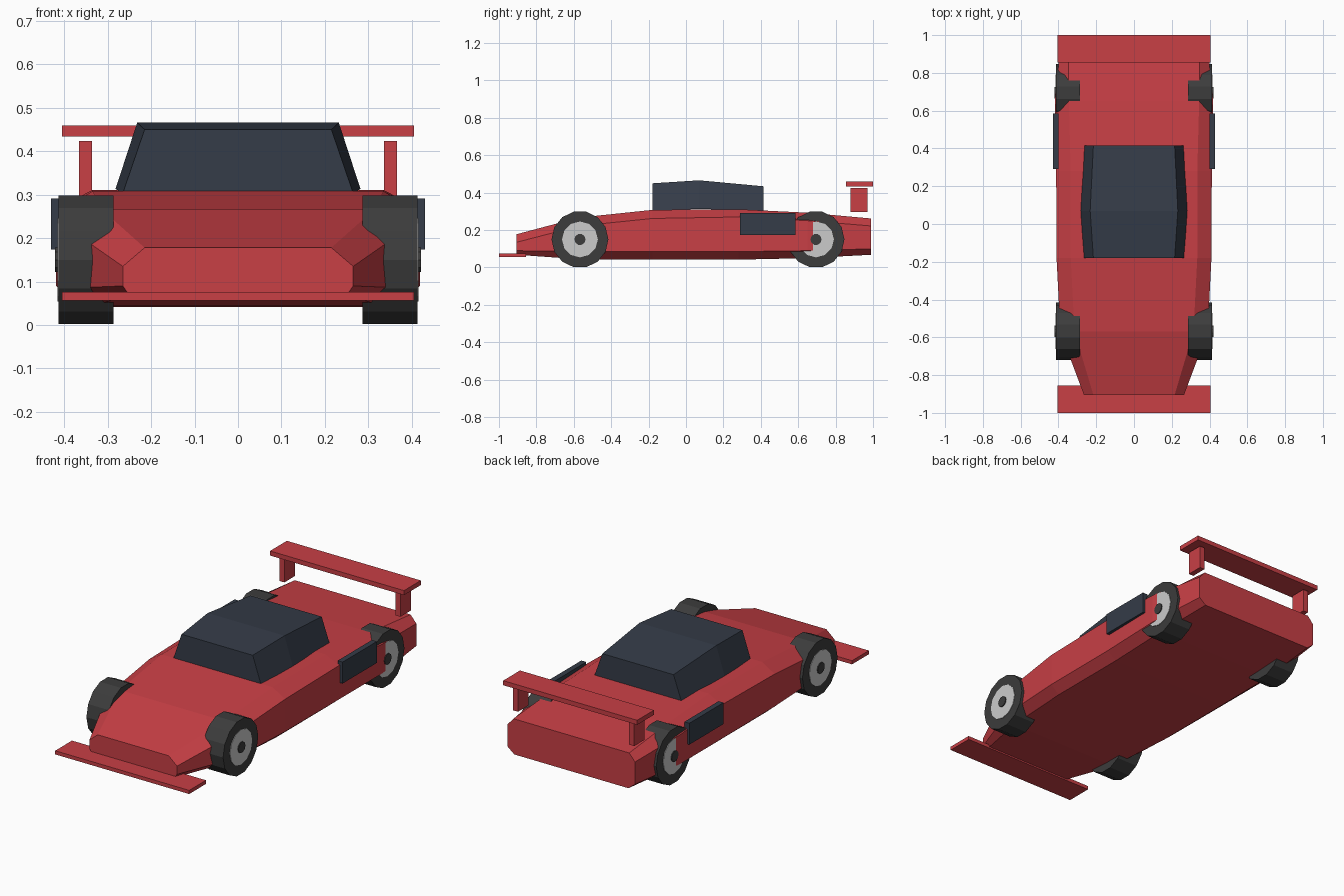
import bpy, bmesh, math
from mathutils import Matrix

if "Cube" in bpy.data.objects:
    bpy.data.objects.remove(bpy.data.objects["Cube"])


def material(name, rgb):
    m = bpy.data.materials.new(name)
    m.diffuse_color = (*rgb, 1)
    m.use_nodes = True
    m.node_tree.nodes["Principled BSDF"].inputs["Base Color"].default_value = m.diffuse_color
    return m


RED = material("red_paint", (0.58, 0.05, 0.06))
GLASS = material("dark_glass", (0.035, 0.045, 0.065))
TYRE = material("tyre_rubber", (0.045, 0.045, 0.045))
RIM = material("rim_metal", (0.6, 0.6, 0.61))


def finish(name, bm, mat):
    bmesh.ops.recalc_face_normals(bm, faces=bm.faces)
    me = bpy.data.meshes.new(name)
    bm.to_mesh(me)
    bm.free()
    me.materials.append(mat)
    ob = bpy.data.objects.new(name, me)
    bpy.context.collection.objects.link(ob)
    return ob


def loft(name, sections, mat):
    """Sections are (y, right-hand half profile from top to bottom)."""
    bm = bmesh.new()
    rings = []
    for y, half in sections:
        pts = half + [(-x, z) for x, z in reversed(half)]
        rings.append([bm.verts.new((x, y, z)) for x, z in pts])
    n = len(rings[0])
    for a, b in zip(rings, rings[1:]):
        for i in range(n):
            j = (i + 1) % n
            bm.faces.new((a[i], a[j], b[j], b[i]))
    bm.faces.new(rings[0])
    bm.faces.new(rings[-1])
    return finish(name, bm, mat)


def box(name, x, y, z, mat):
    bm = bmesh.new()
    bmesh.ops.create_cube(bm, size=1)
    for v in bm.verts:
        v.co = [lo + (c + 0.5) * (hi - lo) for c, (lo, hi) in zip(v.co, (x, y, z))]
    return finish(name, bm, mat)


def disc(name, x0, x1, y, z, r, sides, mat):
    bm = bmesh.new()
    bmesh.ops.create_cone(bm, cap_ends=True, segments=sides, radius1=r, radius2=r,
                          depth=abs(x1 - x0))
    # stand a vertex on the horizontal so the top facet is flat
    a = bm.verts[:][0].co
    spin = Matrix.Rotation(-math.atan2(a.y, a.x) + math.pi / 2, 4, 'Z')
    bm.transform(Matrix.Translation(((x0 + x1) / 2, y, z))
                 @ Matrix.Rotation(math.pi / 2, 4, 'Y') @ spin)
    return finish(name, bm, mat)


# Body shell: y, top half width, side half width, bottom half width, heights
stations = [
    (-0.905, 0.215, 0.265, 0.25, 0.178, 0.135, 0.09, 0.068),
    (-0.57, 0.315, 0.39, 0.335, 0.267, 0.222, 0.085, 0.044),
    (-0.18, 0.335, 0.41, 0.36, 0.308, 0.262, 0.085, 0.042),
    (0.28, 0.335, 0.412, 0.36, 0.311, 0.27, 0.085, 0.042),
    (0.65, 0.345, 0.419, 0.365, 0.293, 0.25, 0.09, 0.05),
    (0.99, 0.35, 0.385, 0.345, 0.262, 0.222, 0.1, 0.068)]
loft("body", [(y, [(t, z1), (s, z2), (s, z3), (b, z4)])
              for y, t, s, b, z1, z2, z3, z4 in stations], RED)

# Cabin
loft("cabin", [(-0.18, [(0.215, 0.45), (0.265, 0.304)]),
               (0.07, [(0.232, 0.466), (0.282, 0.313)]),
               (0.415, [(0.215, 0.434), (0.262, 0.304)])], GLASS)

# Front splitter and rear wing
box("front_splitter", (-0.405, 0.405), (-1, -0.855), (0.056, 0.076), RED)
box("rear_wing", (-0.405, 0.405), (0.855, 1), (0.434, 0.459), RED)

for side, s in (("left", -1), ("right", 1)):
    # Wing posts and side intakes
    box(f"wing_post_{side}", sorted((s * 0.336, s * 0.366)), (0.88, 0.97), (0.296, 0.424), RED)
    box(f"side_intake_{side}", sorted((s * 0.4, s * 0.43)), (0.29, 0.585), (0.174, 0.291), GLASS)
    # Wheels
    for end, y in (("front", -0.567), ("rear", 0.695)):
        disc(f"tyre_{end}_{side}", s * 0.287, s * 0.413, y, 0.15, 0.152, 14, TYRE)
        disc(f"rim_{end}_{side}", s * 0.36, s * 0.416, y, 0.15, 0.096, 12, RIM)
        disc(f"hub_{end}_{side}", s * 0.36, s * 0.421, y, 0.15, 0.03, 10, TYRE)
